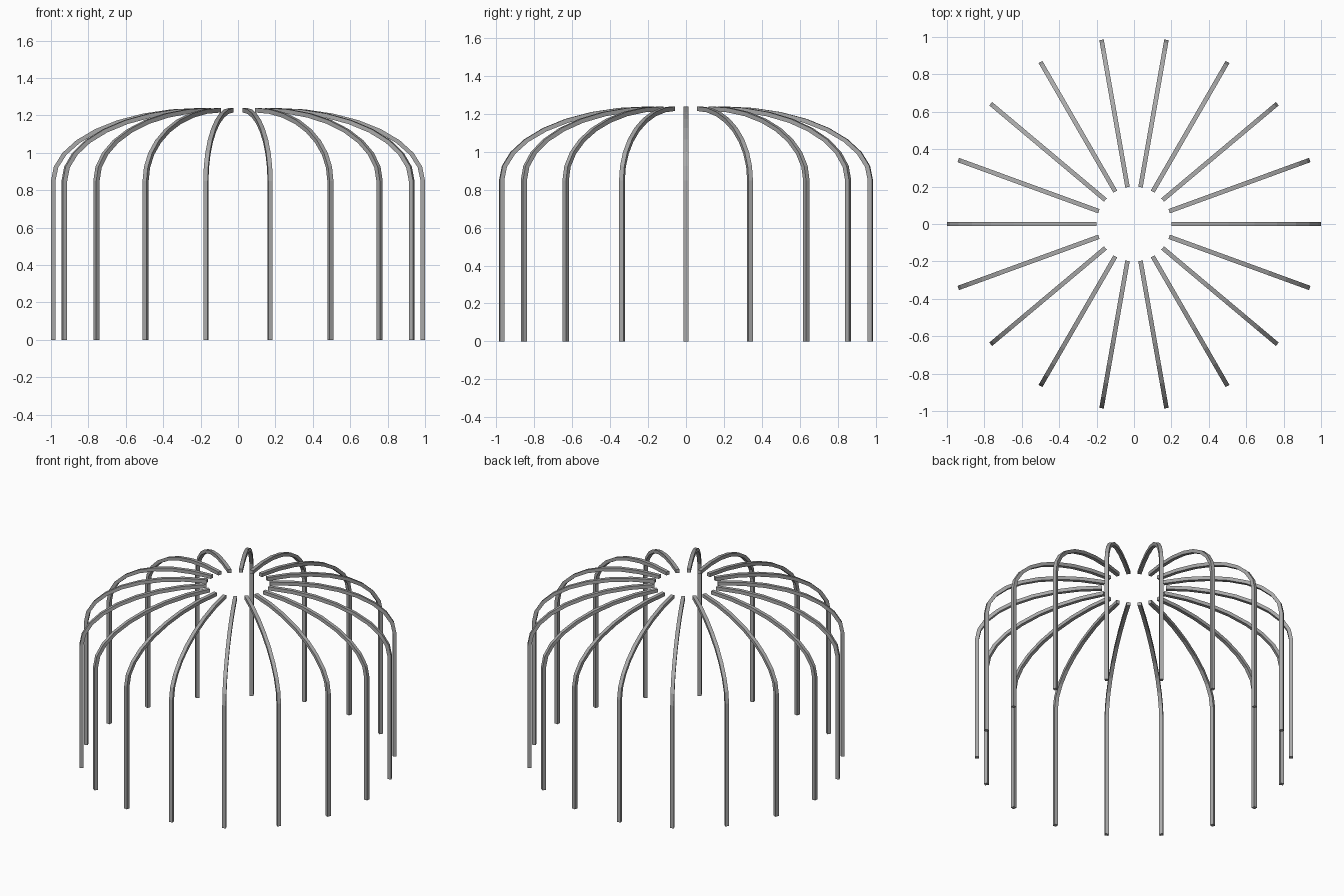
import bpy, bmesh, math
from mathutils import Matrix

if "Cube" in bpy.data.objects:
    bpy.data.objects.remove(bpy.data.objects["Cube"])

RIBS, SEG = 18, 8
W = 0.024                                # square bar thickness
R_IN, R_OUT, Z_BEND, Z_TOP = 0.2, 1.0, 0.85, 1.24

mat = bpy.data.materials.new("grey metal")
mat.diffuse_color = (0.4, 0.4, 0.4, 1)
mat.use_nodes = True
mat.node_tree.nodes["Principled BSDF"].inputs["Base Color"].default_value = mat.diffuse_color


def profile(inset):
    """Post foot, then a quarter ellipse up to the open crown."""
    pts = [(R_OUT - inset, 0.0)]
    for i in range(SEG + 1):
        t = math.pi / 2 * i / SEG
        pts.append((R_IN + (R_OUT - R_IN - inset) * math.cos(t),
                    Z_BEND + (Z_TOP - Z_BEND - inset) * math.sin(t)))
    return pts


# One bent square-section rib, lying in the xz plane
bm = bmesh.new()
rings = []
for (xo, zo), (xi, zi) in zip(profile(0), profile(W)):
    rings.append([bm.verts.new(p) for p in (
        (xo, -W / 2, zo), (xo, W / 2, zo), (xi, W / 2, zi), (xi, -W / 2, zi))])
for a, b in zip(rings, rings[1:]):
    for k in range(4):
        n = (k + 1) % 4
        bm.faces.new((a[k], a[n], b[n], b[k]))
bm.faces.new(rings[0][::-1])
bm.faces.new(rings[-1])
bmesh.ops.recalc_face_normals(bm, faces=bm.faces)
mesh = bpy.data.meshes.new("rib")
bm.to_mesh(mesh)
bm.free()
mesh.materials.append(mat)

# Ring of ribs
for i in range(RIBS):
    ob = bpy.data.objects.new(f"rib_{i + 1}", mesh)
    ob.matrix_world = Matrix.Rotation(math.tau * i / RIBS, 4, 'Z')
    bpy.context.collection.objects.link(ob)
